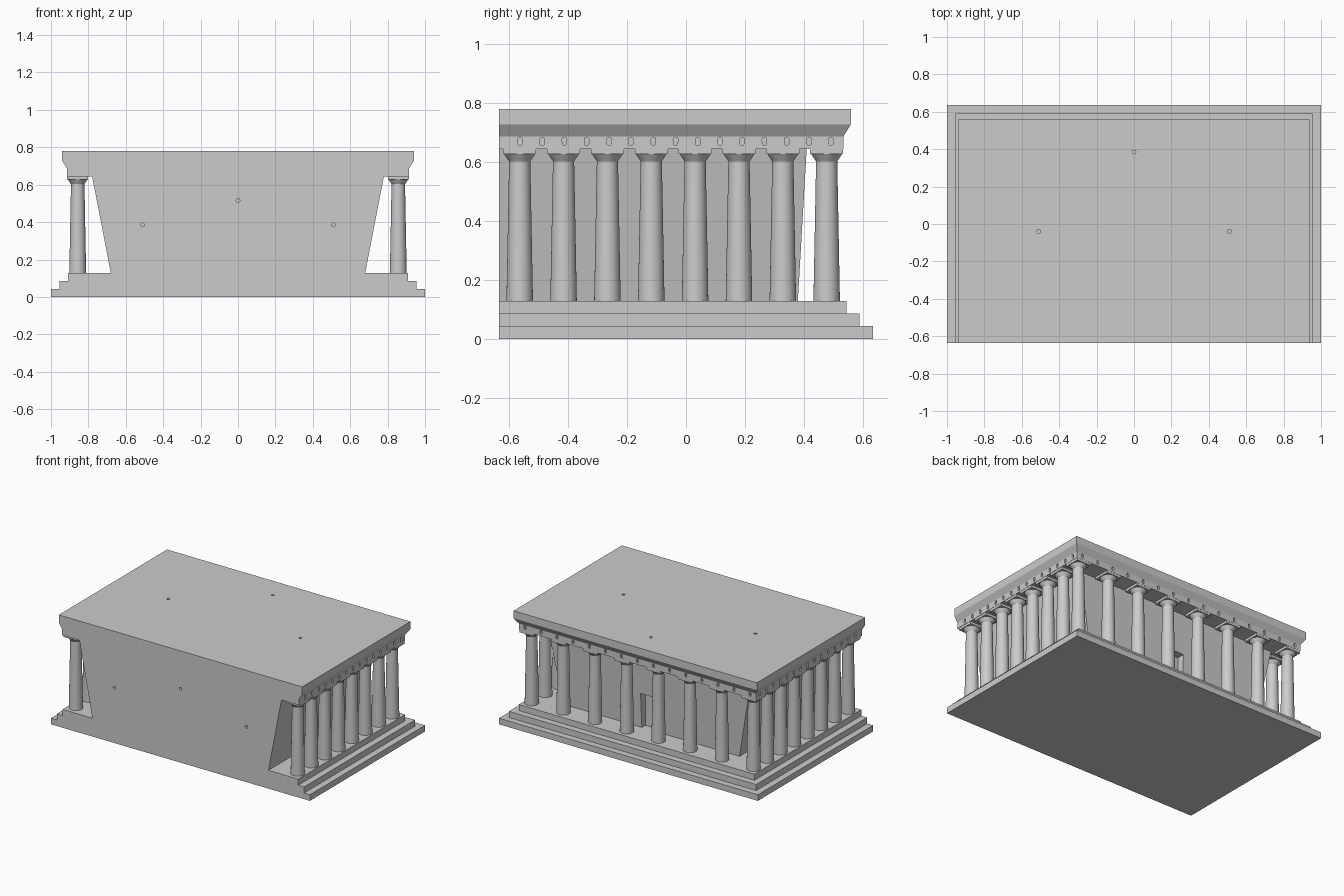
import bpy, bmesh, math
from mathutils import Vector

cube = bpy.data.objects.get("Cube")
if cube:
    bpy.data.objects.remove(cube, do_unlink=True)

stone = bpy.data.materials.new("grey_stone")
stone.use_nodes = True
GREY = (0.6, 0.6, 0.6, 1.0)
stone.diffuse_color = GREY
stone.node_tree.nodes["Principled BSDF"].inputs["Base Color"].default_value = GREY

FRONT = -0.635            # flat front plane shared by all blocks
FLOOR, CEILING = 0.128, 0.645


def make_object(name, bm):
    bmesh.ops.recalc_face_normals(bm, faces=bm.faces)
    mesh = bpy.data.meshes.new(name)
    bm.to_mesh(mesh)
    bm.free()
    mesh.materials.append(stone)
    obj = bpy.data.objects.new(name, mesh)
    bpy.context.collection.objects.link(obj)
    return obj


def skin(bm, rings):
    """Bridge rings of points and cap both ends."""
    rings = [[bm.verts.new(p) for p in ring] for ring in rings]
    for a, b in zip(rings, rings[1:]):
        for i in range(len(a)):
            j = (i + 1) % len(a)
            bm.faces.new((a[i], a[j], b[j], b[i]))
    bm.faces.new(rings[0])
    bm.faces.new(rings[-1])


def block(name, levels):
    """Stack of rectangles (z, half width, back y), all flush at the front."""
    bm = bmesh.new()
    skin(bm, [[(-w, FRONT, z), (w, FRONT, z), (w, back, z), (-w, back, z)]
              for z, w, back in levels])
    return make_object(name, bm)


def circle(r, n, z=0.0):
    return [Vector((r * math.cos(math.tau * i / n), r * math.sin(math.tau * i / n), z))
            for i in range(n)]


def bar(bm, outline, centre, u, v, depth):
    """Prism with a 2D outline in axes u, v, reaching depth to both sides of centre."""
    skin(bm, [[centre + u * p.x + v * p.y + d for p in outline] for d in (-depth, depth)])


def cut(target, bm):
    cutter = make_object("cutter", bm)
    cutter.hide_render = True
    mod = target.modifiers.new("cut", 'BOOLEAN')
    mod.operation, mod.solver, mod.object = 'DIFFERENCE', 'EXACT', cutter
    bpy.context.view_layer.objects.active = target
    bpy.ops.object.modifier_apply(modifier=mod.name)
    bpy.data.objects.remove(cutter, do_unlink=True)


X, Y, Z = Vector((1, 0, 0)), Vector((0, 1, 0)), Vector((0, 0, 1))

# Three-step platform
step_height = FLOOR / 3
for i, name in enumerate(("lower_step", "middle_step", "upper_step")):
    w, back = 1 - 0.045 * i, 0.635 - 0.045 * i
    block(name, [(step_height * i, w, back), (step_height * (i + 1), w, back)])

# Inner hall, widening upwards, with a doorway and peg holes
hall = block("inner_hall", [(FLOOR, 0.68, 0.38), (CEILING, 0.78, 0.41)])
bm = bmesh.new()
door = [Vector((-0.075, 0.1)), Vector((0.075, 0.1)), Vector((0.075, 0.37)), Vector((-0.075, 0.37))]
bar(bm, door, Vector((0, 0.41, 0)), X, Z, Y * 0.07)
for x, z in ((-0.51, 0.385), (0.51, 0.385), (0, 0.515)):
    bar(bm, circle(0.01, 16), Vector((x, FRONT, z)), X, Z, Y * 0.05)
cut(hall, bm)

# Entablature with sloped cornice, peg holes and rows of rounded slots
roof = block("entablature", [(CEILING, 0.915, 0.535), (0.688, 0.915, 0.535),
                             (0.728, 0.94, 0.56), (0.78, 0.94, 0.56)])
bm = bmesh.new()
for x, y in ((-0.51, -0.04), (0.51, -0.04), (0, 0.385)):
    bar(bm, circle(0.01, 16), Vector((x, y, 0.78)), X, Y, Z * 0.05)
slot = [p + Vector((0, math.copysign(0.006, p.y + 0.0001), 0)) for p in circle(0.008, 12)]
SLOTS = 15
for i in range(SLOTS):
    t = i / (SLOTS - 1)
    bar(bm, slot, Vector((-0.87 + 1.74 * t, 0.535, 0.671)), X, Z, Y * 0.012)
    for side in (-1, 1):
        bar(bm, slot, Vector((side * 0.915, -0.564 + 1.057 * t, 0.671)), Y, Z, X * 0.012)
cut(roof, bm)

# Column: tapered shaft, flared capital and square slab
bm = bmesh.new()
profile = ((0.045, FLOOR), (0.036, 0.603), (0.054, 0.63))
skin(bm, [circle(r, 32, z) for r, z in profile])
h = 0.056
skin(bm, [[(-h, -h, z), (h, -h, z), (h, h, z), (-h, h, z)] for z in (0.628, CEILING)])
column = make_object("column", bm)
bpy.ops.object.select_all(action='DESELECT')
column.select_set(True)
bpy.context.view_layer.objects.active = column
bpy.ops.object.shade_smooth_by_angle(angle=math.radians(25))

# Colonnade along both sides and the back
EDGE_X, EDGE_Y, COUNT = 0.857, 0.478, 8
spots = [(-EDGE_X + 2 * EDGE_X * i / (COUNT - 1), EDGE_Y) for i in range(COUNT)]
spots += [(s * EDGE_X, EDGE_Y - 0.149 * i) for s in (-1, 1) for i in range(1, COUNT)]
for n, (x, y) in enumerate(spots):
    obj = column if n == 0 else bpy.data.objects.new("column", column.data)
    if n:
        bpy.context.collection.objects.link(obj)
    obj.location = (x, y, 0)
